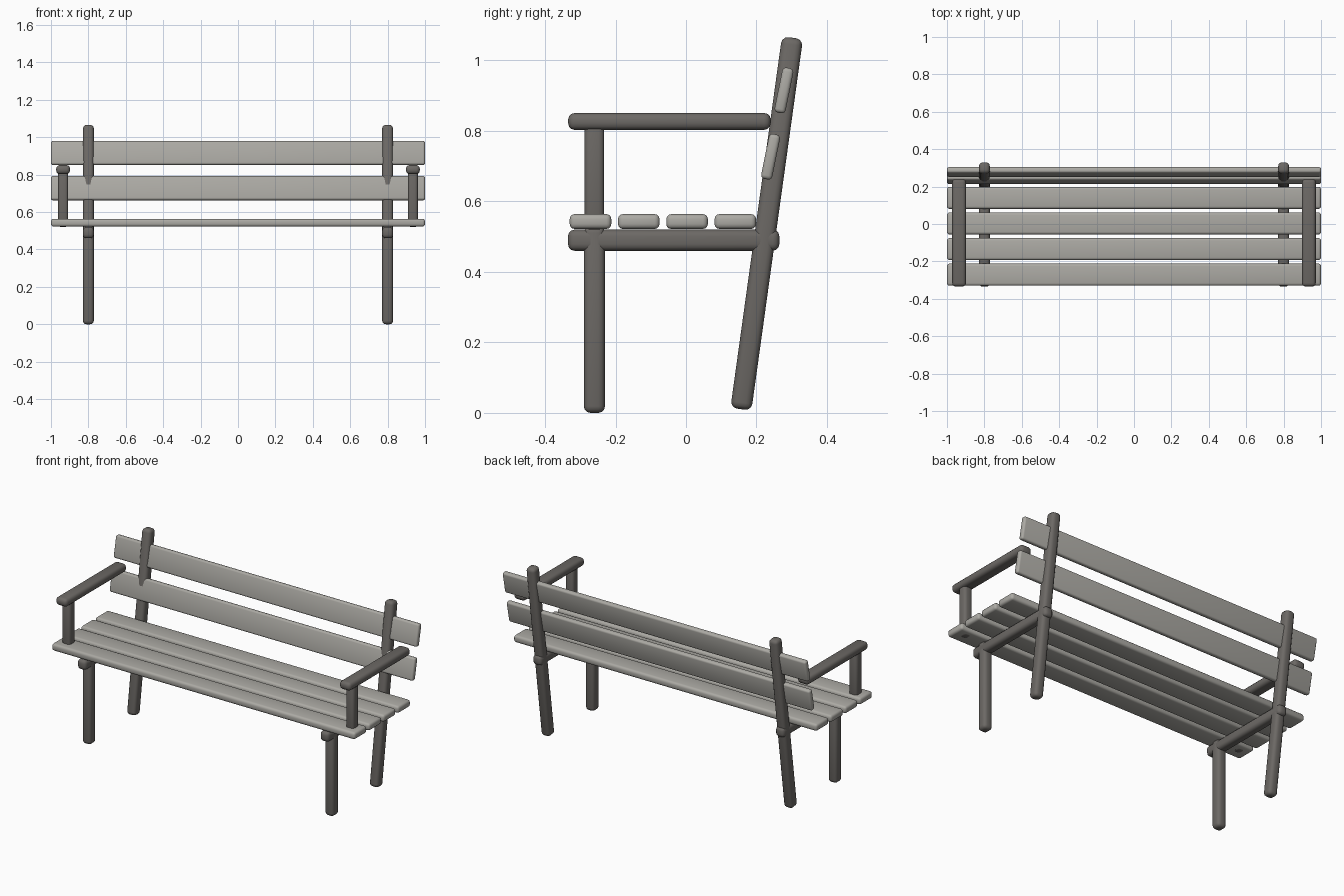
import bpy, math

if "Cube" in bpy.data.objects:
    bpy.data.objects.remove(bpy.data.objects["Cube"])


def material(name, rgb):
    m = bpy.data.materials.new(name)
    m.diffuse_color = (*rgb, 1.0)
    m.use_nodes = True
    m.node_tree.nodes["Principled BSDF"].inputs["Base Color"].default_value = m.diffuse_color
    return m


SLAT = material("weathered light wood", (0.41, 0.40, 0.37))
FRAME = material("dark frame wood", (0.15, 0.14, 0.13))


def beam(name, center, size, mat, bevel, tilt=0.0):
    """Rounded timber; tilt leans its top towards +y, in radians."""
    bpy.ops.mesh.primitive_cube_add(size=1, location=center)
    ob = bpy.context.object
    ob.name = name
    ob.scale = size
    bpy.ops.object.transform_apply(location=False, rotation=False, scale=True)
    ob.rotation_euler.x = -tilt
    mod = ob.modifiers.new("rounded edges", 'BEVEL')
    mod.width = bevel
    mod.segments = 3
    bpy.ops.object.modifier_apply(modifier=mod.name)
    bpy.ops.object.shade_smooth_by_angle(angle=math.radians(35))
    ob.data.materials.append(mat)
    return ob


# Seat slats
for i in range(4):
    beam(f"seat_slat_{i + 1}", (0, -0.271 + 0.137 * i, 0.543),
         (2.0, 0.118, 0.042), SLAT, 0.014)

# Backrest slats
for name, y, z in (("lower", 0.240, 0.727), ("upper", 0.278, 0.915)):
    beam(f"{name}_back_slat", (0, y, z), (2.0, 0.032, 0.130), SLAT, 0.011,
         math.radians(11.5))

# Frame on each side
for side, s in (("left", -1), ("right", 1)):
    x = 0.80 * s
    beam(f"{side}_front_leg", (x, -0.26, 0.265), (0.058, 0.06, 0.53), FRAME, 0.019)
    beam(f"{side}_back_leg", (x, 0.229, 0.5375), (0.058, 0.06, 1.064), FRAME, 0.019,
         math.radians(7.9))
    beam(f"{side}_seat_rail", (x, -0.035, 0.49), (0.058, 0.60, 0.06), FRAME, 0.019)
    # Armrest and its post
    ax = 0.935 * s
    beam(f"{side}_arm_post", (ax, -0.26, 0.67), (0.054, 0.056, 0.30), FRAME, 0.016)
    beam(f"{side}_armrest", (ax, -0.047, 0.827), (0.074, 0.575, 0.048), FRAME, 0.019)
